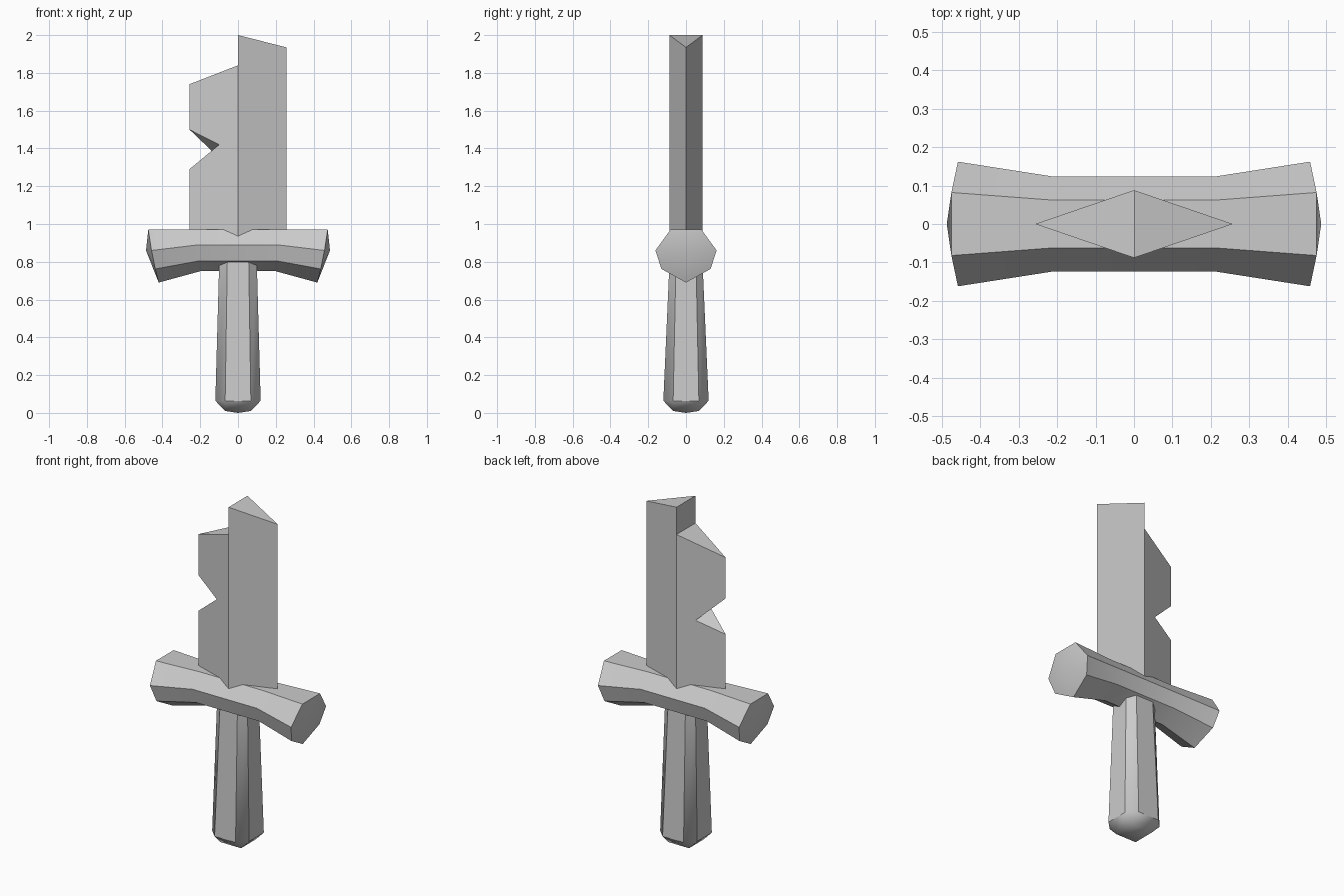
import bpy, bmesh
from math import radians

if "Cube" in bpy.data.objects:
    bpy.data.objects.remove(bpy.data.objects["Cube"])


def loft(bm, sections):
    """Skin closed loops of equal length and cap both ends."""
    loops = [[bm.verts.new(p) for p in s] for s in sections]
    n = len(loops[0])
    for a, b in zip(loops, loops[1:]):
        for i in range(n):
            j = (i + 1) % n
            bm.faces.new((a[i], a[j], b[j], b[i]))
    bm.faces.new(loops[0][::-1])
    bm.faces.new(loops[-1])


def finish(name, bm, angle=None):
    bmesh.ops.recalc_face_normals(bm, faces=bm.faces)
    mesh = bpy.data.meshes.new(name)
    bm.to_mesh(mesh)
    bm.free()
    obj = bpy.data.objects.new(name, mesh)
    bpy.context.collection.objects.link(obj)
    if angle:
        bpy.ops.object.select_all(action='DESELECT')
        obj.select_set(True)
        bpy.context.view_layer.objects.active = obj
        bpy.ops.object.shade_smooth_by_angle(angle=radians(angle))
    return obj


# Blade: diamond section, stepped broken tip and a skewed notch on the left
HALF_W, HALF_T, BASE, STEP = 0.257, 0.088, 0.88, 1.84


def blade_side(outline, side):
    return [(x, side * HALF_T * (1 - abs(x) / HALF_W), z) for x, z in outline]


def left_outline(notch_z):
    return [(0, BASE), (0, STEP), (-HALF_W, 1.74), (-HALF_W, 1.5),
            (-0.10, notch_z), (-HALF_W, 1.29), (-HALF_W, BASE)]


right_outline = [(0, BASE), (0, STEP), (0, 2.0), (HALF_W, 1.935), (HALF_W, BASE)]

bm = bmesh.new()
loft(bm, [blade_side(left_outline(1.42), -1), blade_side(left_outline(1.35), 1)])
loft(bm, [blade_side(right_outline, -1), blade_side(right_outline, 1)])
inner = [f for f in bm.faces
         if all(abs(v.co.x) < 1e-5 and v.co.z < STEP + 0.01 for v in f.verts)]
bmesh.ops.delete(bm, geom=inner, context='FACES_ONLY')
bmesh.ops.remove_doubles(bm, verts=bm.verts, dist=1e-4)
finish("blade", bm)

# Guard: seven-sided bar flaring and drooping to each end, with domed ends
# half section points are (x, y, z), from the top round to the bottom
end = [(0.475, 0.082, 0.97), (0.458, 0.162, 0.86), (0.438, 0.13, 0.762), (0.42, 0, 0.69)]
mid = [(0.21, 0.062, 0.97), (0.208, 0.123, 0.89), (0.205, 0.10, 0.805), (0.20, 0, 0.75)]


def ring(half, side):
    full = half + [(x, -y, z) for x, y, z in half[-2::-1]]
    return [(side * x, y, z) for x, y, z in full]


bm = bmesh.new()
loft(bm, [ring(end, -1), ring(mid, -1), ring(mid, 1), ring(end, 1)])
caps = [f for f in bm.faces if len(f.verts) == 7]
for f in bmesh.ops.poke(bm, faces=caps)["verts"]:
    f.co = (0.487 if f.co.x > 0 else -0.487, 0, 0.86)
finish("guard", bm, 30)


# Grip: tapered square bar with chamfered corners and a slightly pointed base
def chamfered(a, b, c, d, z):
    return [(c, -b, z), (a, -d, z), (a, d, z), (c, b, z),
            (-c, b, z), (-a, d, z), (-a, -d, z), (-c, -b, z)]


bm = bmesh.new()
loft(bm, [chamfered(0.067, 0.067, 0.067, 0.067, 0.01),
          chamfered(0.12, 0.12, 0.068, 0.068, 0.064),
          chamfered(0.098, 0.085, 0.056, 0.052, 0.85)])
bmesh.ops.remove_doubles(bm, verts=bm.verts, dist=1e-4)
bottom = [f for f in bm.faces if all(v.co.z < 0.02 for v in f.verts)]
for v in bmesh.ops.poke(bm, faces=bottom)["verts"]:
    v.co = (0, 0, 0)
finish("grip", bm, 40)
